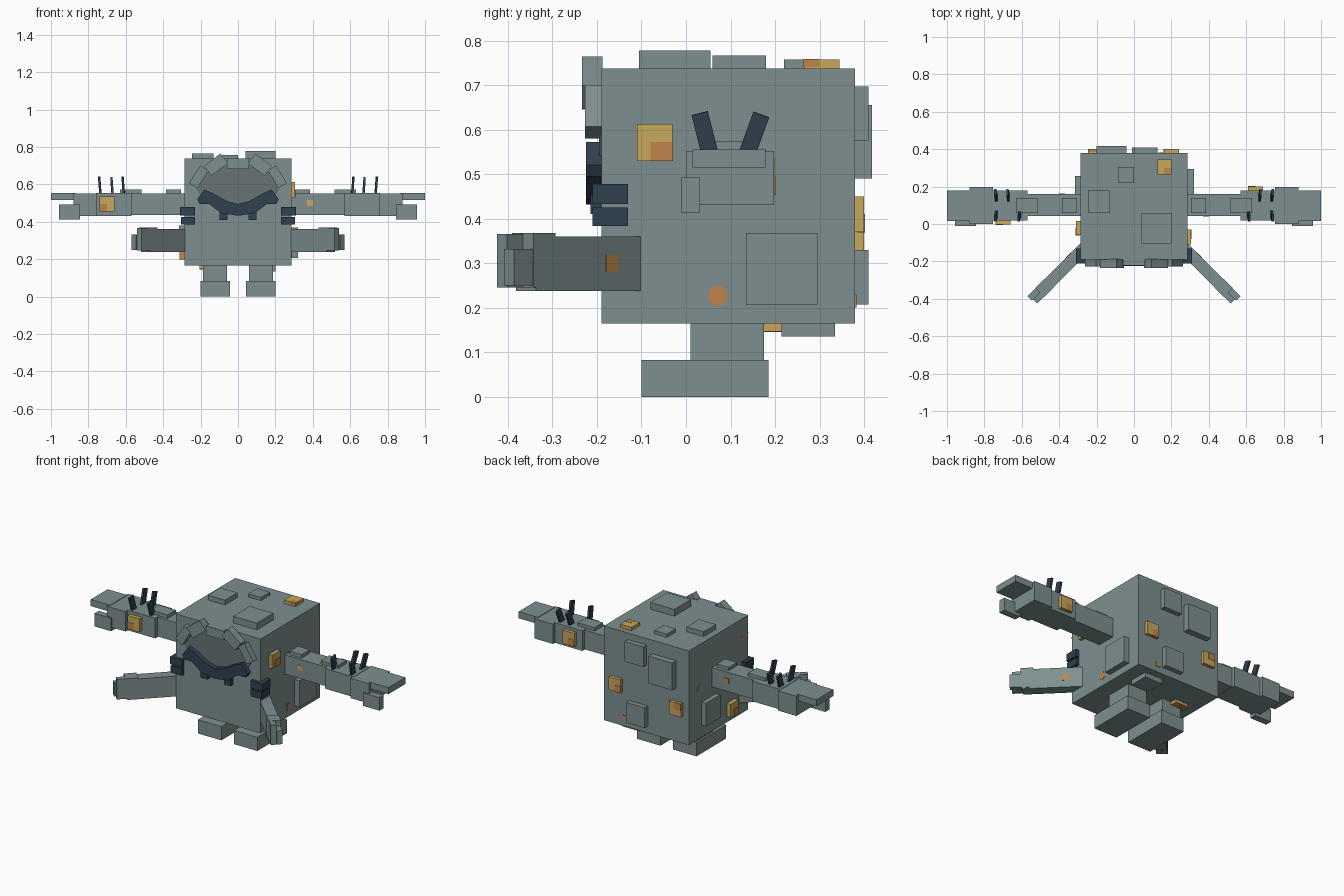
import bpy, bmesh, math
from mathutils import Matrix, Vector

if "Cube" in bpy.data.objects:
    bpy.data.objects.remove(bpy.data.objects["Cube"], do_unlink=True)


def material(name, rgb):
    m = bpy.data.materials.new(name)
    m.use_nodes = True
    m.diffuse_color = (*rgb, 1)
    m.node_tree.nodes["Principled BSDF"].inputs["Base Color"].default_value = (*rgb, 1)
    return m


GREY = material("stone grey", (0.21, 0.275, 0.28))
SHADE = material("dark stone grey", (0.135, 0.175, 0.175))
NAVY = material("dark navy", (0.03, 0.052, 0.08))
YELLOW = material("ochre yellow", (0.58, 0.39, 0.11))
ORANGE = material("rust orange", (0.53, 0.235, 0.07))


def finish(name, bm, mat):
    bmesh.ops.recalc_face_normals(bm, faces=bm.faces)
    mesh = bpy.data.meshes.new(name)
    bm.to_mesh(mesh)
    bm.free()
    mesh.materials.append(mat)
    ob = bpy.data.objects.new(name, mesh)
    bpy.context.collection.objects.link(ob)
    return ob


def box(name, x, y, z, mat=GREY, side=1, frame=None):
    """Box from x, y, z ranges, optionally in a turned frame, mirrored by side."""
    size = [b - a for a, b in (x, y, z)]
    mid = Vector([(a + b) / 2 for a, b in (x, y, z)])
    mtx = Matrix.Translation(mid) @ Matrix.Diagonal((*size, 1))
    if frame:
        mtx = frame @ mtx
    bm = bmesh.new()
    bmesh.ops.create_cube(bm, size=1, matrix=Matrix.Diagonal((side, 1, 1, 1)) @ mtx)
    return finish(name, bm, mat)


def turned(pos, angle, axis):
    return Matrix.Translation(pos) @ Matrix.Rotation(math.radians(angle), 4, axis)


def plate(name, x, y, z, corner):
    """Yellow plate with an orange corner; corner holds the orange ranges."""
    box(name, x, y, z, YELLOW)
    box(name + "_rust", *corner, ORANGE)


# Body block
box("body", (-.285, .285), (-.19, .38), (.165, .737))

# Raised grey plates on the body
PLATES = [
    ("top_plate_large", (.04, .2), (-.105, .055), (.73, .778)),
    ("top_plate_middle", (-.245, -.13), (.06, .18), (.73, .766)),
    ("top_plate_small", (-.085, 0), (.22, .305), (.73, .757)),
    ("back_plate_large", (-.2, -.04), (.37, .418), (.49, .655)),
    ("back_plate_upper", (0, .125), (.37, .41), (.575, .697)),
    ("back_plate_lower", (-.01, .115), (.37, .41), (.207, .33)),
    ("left_plate", (.28, .32), (.135, .295), (.207, .368)),
    ("right_plate", (-.315, -.28), (.12, .257), (.24, .38)),
    ("bottom_plate", (.08, .2), (.215, .335), (.135, .17)),
]
for name, x, y, z in PLATES:
    box(name, x, y, z)

# Yellow plates with rusty corners
plate("left_patch", (.28, .305), (-.11, -.03), (.53, .613),
      ((.29, .308), (-.08, -.029), (.529, .572)))
plate("right_patch", (-.31, -.28), (-.06, .015), (.2, .28),
      ((-.313, -.29), (-.061, -.02), (.199, .24)))
plate("top_patch", (.125, .2), (.265, .345), (.73, .757),
      ((.16, .201), (.264, .3), (.74, .758)))
plate("back_left_patch", (.16, .24), (.37, .4), (.37, .45),
      ((.159, .2), (.385, .402), (.369, .41)))
plate("back_right_patch", (-.245, -.165), (.37, .4), (.33, .41),
      ((-.246, -.2), (.385, .402), (.37, .411)))
plate("bottom_patch", (-.205, -.12), (.13, .215), (.147, .17),
      ((-.207, -.16), (.17, .216), (.145, .16)))
plate("right_arm_patch", (-.74, -.66), (-.003, .03), (.455, .535),
      ((-.741, -.7), (-.005, .02), (.454, .495)))
plate("left_arm_patch", (.61, .69), (.17, .2), (.455, .535),
      ((.61, .65), (.185, .202), (.454, .495)))

# Small rust spots
box("left_spot", (.284, .287), (.052, .092), (.212, .242), ORANGE)
box("left_spot_cross", (.284, .2875), (.062, .082), (.205, .249), ORANGE)
box("right_spot_back", (-.287, -.284), (.27, .295), (.46, .49), ORANGE)
box("right_spot_front", (-.287, -.284), (-.13, -.105), (.6, .63), ORANGE)
box("back_spot", (.13, .16), (.379, .383), (.2, .23), ORANGE)
box("left_arm_spot", (.37, .4), (.041, .05), (.485, .515), YELLOW)
box("right_arm_spot", (-.4, -.37), (.155, .164), (.485, .515), ORANGE)

for s, tag in ((1, "left_"), (-1, "right_")):
    # Main arm: upper arm, forearm, palm and fingers
    box(tag + "upper_arm", (.27, .58), (.043, .16), (.435, .552), side=s)
    box(tag + "forearm", (.57, .76), (.02, .18), (.432, .554), side=s)
    box(tag + "palm", (.755, .88), (0, .198), (.432, .552), side=s)
    box(tag + "upper_finger", (.87, 1.0), (.015, .178), (.515, .555), side=s)
    box(tag + "lower_finger", (.845, .957), (-.01, .03), (.413, .492), side=s)
    box(tag + "shoulder_plate", (.305, .385), (.06, .14), (.54, .573), side=s)
    box(tag + "elbow_plate", (.515, .63), (.06, .14), (.54, .573), side=s)
    # Dark spikes fanning out from the forearm
    for i, (x, y, tilt) in enumerate(((.61, .055, 14), (.735, .055, 14),
                                      (.67, .135, -20), (.735, .135, -20))):
        f = turned((x, y, .54), tilt, "X") @ Matrix.Rotation(math.radians(4), 4, "Y")
        box(f"{tag}spike_{i + 1}", (-.006, .006), (-.019, .019), (0, .1), NAVY, s, f)

    # Lower arm splayed forward at 45 degrees
    f = turned((.285, -.147, 0), -45, "Z")
    box(tag + "lower_arm", (-.05, .3), (-.032, .032), (.237, .36), side=s, frame=f)
    box(tag + "lower_wrist", (.24, .31), (-.034, .034), (.245, .368), side=s, frame=f)
    box(tag + "lower_hand_finger", (.3, .37), (0, .032), (.25, .332), side=s, frame=f)
    box(tag + "lower_hand_thumb", (.3, .36), (-.032, 0), (.245, .366), side=s, frame=f)
    box(tag + "lower_arm_spot", (.04, .078), (.03, .0335), (.28, .318), ORANGE, s, f)

    # Leg and foot
    box(tag + "leg", (.058, .188), (.01, .175), (.07, .18), side=s)
    box(tag + "foot", (.042, .2), (-.1, .185), (0, .083), side=s)

    # Dark cheek bars wrapping the front corners
    box(tag + "cheek_upper", (.23, .31), (-.21, -.13), (.433, .478), NAVY, s)
    box(tag + "cheek_lower", (.23, .305), (-.21, -.13), (.384, .425), NAVY, s)

    # Brow ridge blocks
    f = turned((.21, -.205, .64), 58, "Y")
    box(tag + "brow_side", (-.055, .055), (-.022, .02), (-.026, .026), GREY, s, f)
    f = turned((.118, -.212, .705), 37, "Y")
    box(tag + "brow_top", (-.055, .055), (-.022, .025), (-.033, .033), GREY, s, f)

    # Fangs
    box(tag + "fang", (.055, .1), (-.215, -.185), (.41, .47), NAVY, s)

box("brow_centre", (-.06, .06), (-.222, -.18), (.682, .737))


def slab(name, half, y0, y1, mat):
    """Mirrored outline in the front plane, given from centre to centre, extruded along y."""
    outline = half + [(-x, z) for x, z in reversed(half) if x > 0]
    bm = bmesh.new()
    face = bm.faces.new([bm.verts.new((x, y0, z)) for x, z in outline])
    ext = bmesh.ops.extrude_face_region(bm, geom=[face])
    verts = [v for v in ext["geom"] if isinstance(v, bmesh.types.BMVert)]
    bmesh.ops.translate(bm, verts=verts, vec=(0, y1 - y0, 0))
    return finish(name, bm, mat)


# Shaded face plate under the brow, and the dark mouth
slab("face_plate", [(0, .46), (.19, .52), (.235, .6), (.16, .68), (.06, .7), (0, .7)],
     -.195, -.185, SHADE)
slab("mouth", [(0, .432), (.09, .446), (.155, .495), (.205, .495), (.218, .52),
               (.18, .572), (.135, .553), (.06, .51), (0, .495)], -.224, -.185, NAVY)
